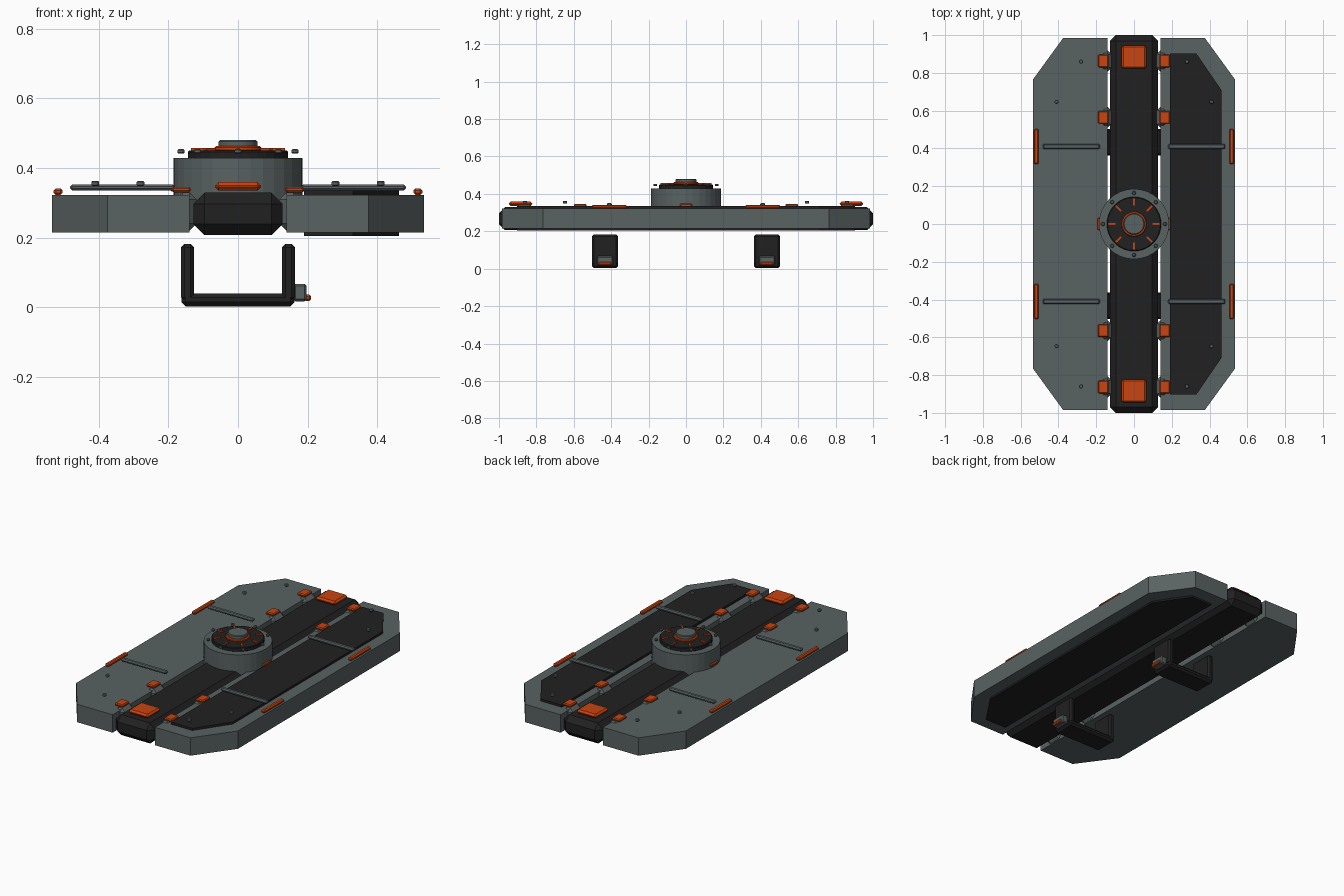
import bpy, bmesh, math
from mathutils import Matrix

cube = bpy.data.objects.get("Cube")
if cube:
    bpy.data.objects.remove(cube, do_unlink=True)


def material(name, color):
    m = bpy.data.materials.new(name)
    m.use_nodes = True
    m.diffuse_color = (*color, 1)
    m.node_tree.nodes["Principled BSDF"].inputs["Base Color"].default_value = (*color, 1)
    return m


GREY = material("slate grey", (0.10, 0.122, 0.122))
DARK = material("charcoal", (0.015, 0.015, 0.015))
ORANGE = material("burnt orange", (0.58, 0.057, 0.005))


def finish(bm, name, mat):
    bmesh.ops.recalc_face_normals(bm, faces=bm.faces[:])
    me = bpy.data.meshes.new(name)
    bm.to_mesh(me)
    bm.free()
    me.materials.append(mat)
    ob = bpy.data.objects.new(name, me)
    bpy.context.collection.objects.link(ob)
    return ob


def box(name, mat, center, size, bevel=0, turn=0):
    """Chamfered box, optionally turned about the z axis through the origin."""
    bm = bmesh.new()
    bmesh.ops.create_cube(bm, size=1, matrix=Matrix.Diagonal((*size, 1)))
    if bevel:
        bmesh.ops.bevel(bm, geom=bm.edges[:], offset=bevel, segments=1,
                        affect='EDGES', clamp_overlap=True)
    bm.transform(Matrix.Rotation(turn, 4, 'Z') @ Matrix.Translation(center))
    return finish(bm, name, mat)


def disc(name, mat, x, y, z0, z1, r, sides=32, bevel=0):
    """Upright cylinder with an optional chamfered rim."""
    bm = bmesh.new()
    bmesh.ops.create_cone(bm, cap_ends=True, segments=sides, radius1=r, radius2=r,
                          depth=z1 - z0, matrix=Matrix.Translation((x, y, (z0 + z1) / 2)))
    if bevel:
        rim = [e for e in bm.edges if abs(e.verts[0].co.z - e.verts[1].co.z) < 1e-5]
        bmesh.ops.bevel(bm, geom=rim, offset=bevel, segments=1, affect='EDGES')
    return finish(bm, name, mat)


def slab(name, mat, side, half_outline, z0, z1):
    """Plate extruded from an outline that is mirrored front to back."""
    outline = half_outline + [(x, -y) for x, y in reversed(half_outline)]
    bm = bmesh.new()
    face = bm.faces.new([bm.verts.new((side * x, y, z0)) for x, y in outline])
    top = bmesh.ops.extrude_face_region(bm, geom=[face])["geom"]
    bmesh.ops.translate(bm, vec=(0, 0, z1 - z0),
                        verts=[v for v in top if isinstance(v, bmesh.types.BMVert)])
    return finish(bm, name, mat)


# Central spine
box("spine", DARK, (0, 0, 0.268), (0.256, 2, 0.122), 0.032)

# Wide side panels, one with an inset dark plate
for side, label in ((1, "left"), (-1, "right")):
    slab(label + "_panel", GREY, side,
         [(0.14, 0.985), (0.375, 0.985), (0.535, 0.765)], 0.215, 0.322)
slab("dark_plate", DARK, 1, [(0.19, 0.903), (0.33, 0.903), (0.462, 0.71)], 0.205, 0.335)

# Parts repeated in each quarter
for sx, lr in ((1, "left"), (-1, "right")):
    for sy, fb in ((1, "back"), (-1, "front")):
        tag = f"{lr}_{fb}"
        for y in (0.565, 0.863):
            box(tag + "_hinge_block", GREY, (sx * 0.149, sy * y, 0.275),
                (0.06, 0.11, 0.11), 0.02)
            box(tag + "_hinge_cap", ORANGE, (sx * 0.163, sy * y, 0.338),
                (0.054, 0.068, 0.016), 0.005)
        box(tag + "_edge_strip", ORANGE, (sx * 0.517, sy * 0.41, 0.332),
            (0.025, 0.187, 0.019), 0.006)
        box(tag + "_rib", GREY, (sx * 0.332, sy * 0.41, 0.344),
            (0.302, 0.027, 0.017), 0.006)
        for x, y in ((0.28, 0.86), (0.41, 0.647)):
            disc(tag + "_screw", GREY, sx * x, sy * y, 0.348, 0.363, 0.011, 12, 0.003)
    box(lr + "_hub_tab", ORANGE, (sx * 0.18, 0, 0.34), (0.028, 0.064, 0.016), 0.004)

for sy, fb in ((1, "back"), (-1, "front")):
    # Raised pads at the spine ends
    box(fb + "_end_pad", ORANGE, (0, sy * 0.884, 0.347), (0.132, 0.124, 0.024), 0.01)
    # Mounting brackets underneath
    y = sy * 0.433
    box(fb + "_bracket_base", DARK, (0, y, 0.021), (0.325, 0.14, 0.037), 0.012)
    for sx in (1, -1):
        box(fb + "_bracket_arm", DARK, (sx * 0.145, y, 0.1), (0.037, 0.14, 0.164), 0.01)
    box(fb + "_latch", GREY, (0.178, y, 0.042), (0.038, 0.085, 0.05), 0.006)
    box(fb + "_latch_button", ORANGE, (0.2, y, 0.027), (0.02, 0.07, 0.018), 0.005)

# Central hub and its stacked discs
disc("hub_drum", GREY, 0, 0, 0.3, 0.428, 0.186)
disc("hub_dial", DARK, 0, 0, 0.425, 0.45, 0.144, 32, 0.004)
disc("dial_ring", ORANGE, 0, 0, 0.448, 0.463, 0.067, 32, 0.004)
disc("dial_button", GREY, 0, 0, 0.455, 0.48, 0.056, 32, 0.004)
for i in range(8):
    a = i * math.tau / 8
    box("dial_tick", ORANGE, (0.116, 0, 0.453), (0.038, 0.01, 0.009), 0, a)
    disc("hub_bolt", GREY, 0.164 * math.cos(a), 0.164 * math.sin(a),
         0.441, 0.454, 0.01, 12, 0.003)
